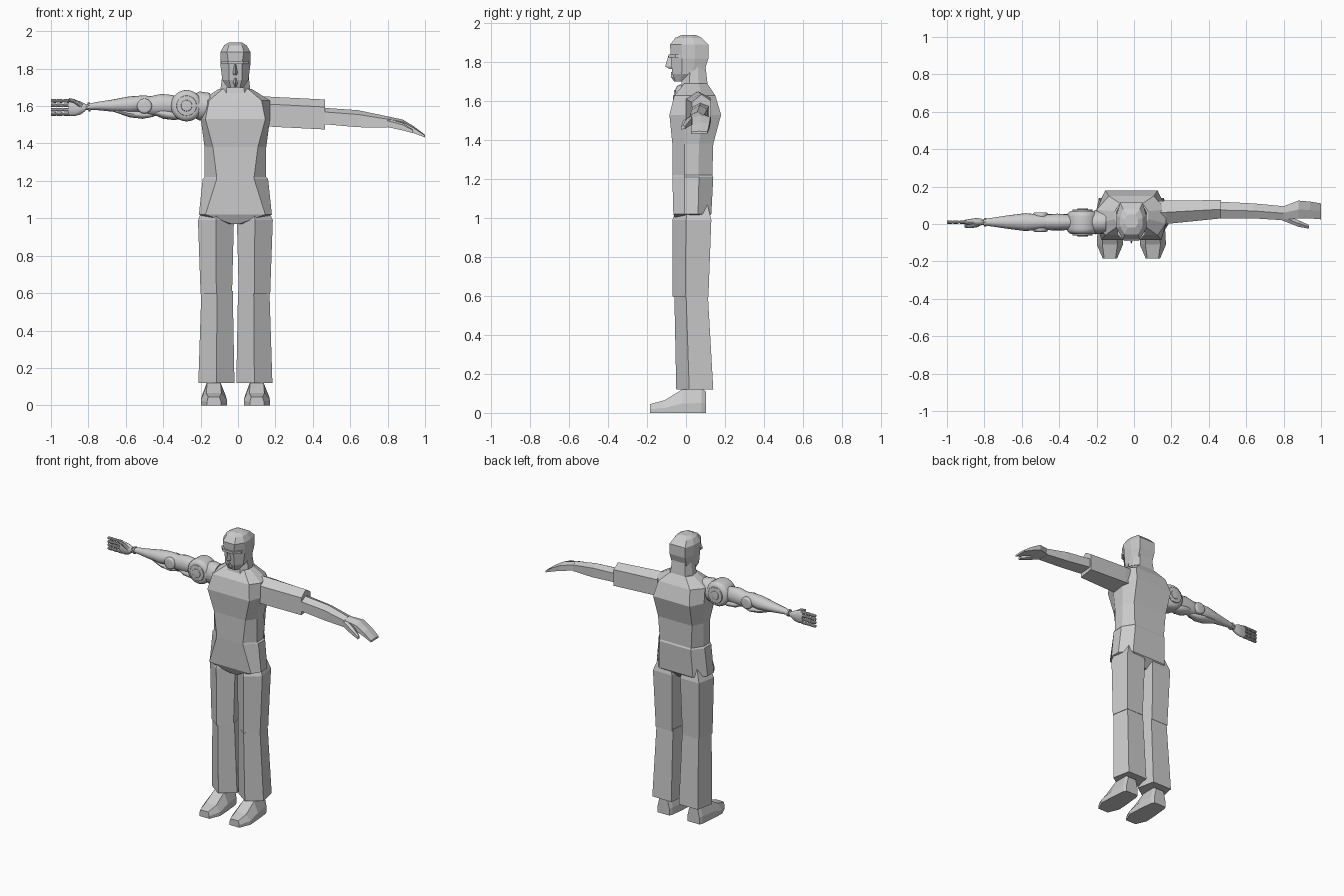
import bpy, bmesh, math
from mathutils import Vector, Matrix

if "Cube" in bpy.data.objects:
    bpy.data.objects.remove(bpy.data.objects["Cube"], do_unlink=True)

CENTRE = -0.014   # body midline

grey = bpy.data.materials.new("plain grey")
grey.use_nodes = True
grey.diffuse_color = (0.6, 0.6, 0.6, 1)
grey.node_tree.nodes["Principled BSDF"].inputs["Base Color"].default_value = grey.diffuse_color


def finish(name, bm, smooth=False):
    """Turn a bmesh into a named grey object."""
    bmesh.ops.recalc_face_normals(bm, faces=bm.faces)
    mesh = bpy.data.meshes.new(name)
    bm.to_mesh(mesh)
    bm.free()
    mesh.materials.append(grey)
    obj = bpy.data.objects.new(name, mesh)
    bpy.context.collection.objects.link(obj)
    if smooth:
        bpy.ops.object.select_all(action="DESELECT")
        obj.select_set(True)
        bpy.context.view_layer.objects.active = obj
        bpy.ops.object.shade_smooth_by_angle(angle=math.radians(35))
    return obj


def loft(name, rings, smooth=False):
    """Skin a row of equal rings and cap both ends."""
    bm = bmesh.new()
    rows = [[bm.verts.new(p) for p in ring] for ring in rings]
    count = len(rows[0])
    for low, high in zip(rows, rows[1:]):
        for i in range(count):
            j = (i + 1) % count
            bm.faces.new((low[i], low[j], high[j], high[i]))
    bm.faces.new(rows[0])
    bm.faces.new(rows[-1])
    return finish(name, bm, smooth)


def body_ring(z, front, side, back, y_front, y_back):
    """Eight-sided level ring about the midline."""
    depth = y_back - y_front
    half = [(front, y_front), (side, y_front + depth * 0.3),
            (side, y_front + depth * 0.65), (back, y_back)]
    return ([(CENTRE + x, y, z) for x, y in half]
            + [(CENTRE - x, y, z) for x, y in reversed(half)])


def oval_ring(x, z, height, depth, y=0.01, sides=16):
    """Oval ring standing across the x axis."""
    turns = [math.tau * i / sides for i in range(sides)]
    return [(x, y + depth * math.cos(a), z + height * math.sin(a)) for a in turns]


def sleeve_ring(x, y0, y1, z0, z1):
    """Five-sided ring with a ridge on top, across the x axis."""
    h = z1 - z0
    return [(x, y0, z0), (x, y0, z0 + h * 0.75), (x, (y0 + y1) / 2, z1),
            (x, y1, z0 + h * 0.8), (x, y1, z0 + h * 0.1)]


def disc(name, x, y, z, radius, depth, bevel=0.0):
    """Round disc with its axis along y."""
    bm = bmesh.new()
    turn = Matrix.Translation((x, y, z)) @ Matrix.Rotation(math.pi / 2, 4, "X")
    bmesh.ops.create_cone(bm, cap_ends=True, segments=28, radius1=radius,
                          radius2=radius, depth=depth, matrix=turn)
    if bevel:
        rims = [e for e in bm.edges if abs((e.verts[0].co - e.verts[1].co).y) < depth / 2]
        bmesh.ops.bevel(bm, geom=rims, offset=bevel, segments=4, profile=0.5,
                        affect="EDGES")
    return finish(name, bm, True)


def rod(name, start, end, radius, tip_radius, sides=10):
    """Tapered rod between two points."""
    a, b = Vector(start), Vector(end)
    bm = bmesh.new()
    turn = Matrix.Translation((a + b) / 2) @ (b - a).to_track_quat("Z", "Y").to_matrix().to_4x4()
    bmesh.ops.create_cone(bm, cap_ends=True, segments=sides, radius1=radius,
                          radius2=tip_radius, depth=(b - a).length, matrix=turn)
    return finish(name, bm, True)


# Jacket, tapering below the hem into the crotch
loft("jacket", [body_ring(*r) for r in (
    (0.97, 0.02, 0.05, 0.03, -0.04, 0.08),
    (1.02, 0.16, 0.195, 0.13, -0.065, 0.13),
    (1.21, 0.1, 0.175, 0.12, -0.07, 0.14),
    (1.22, 0.1, 0.165, 0.12, -0.07, 0.135),
    (1.38, 0.12, 0.165, 0.13, -0.07, 0.14),
    (1.53, 0.16, 0.185, 0.14, -0.085, 0.18),
    (1.63, 0.14, 0.185, 0.12, -0.06, 0.15),
    (1.69, 0.07, 0.09, 0.06, -0.01, 0.11))])

# Neck and head
loft("neck", [body_ring(1.65, 0.05, 0.085, 0.06, -0.03, 0.115),
              body_ring(1.78, 0.04, 0.068, 0.05, -0.01, 0.1)])
loft("head", [body_ring(*r) for r in (
    (1.7, 0.025, 0.042, 0.03, -0.055, 0.03),
    (1.74, 0.035, 0.07, 0.055, -0.07, 0.09),
    (1.82, 0.035, 0.08, 0.06, -0.078, 0.115),
    (1.89, 0.045, 0.08, 0.06, -0.082, 0.115),
    (1.925, 0.035, 0.06, 0.045, -0.055, 0.08),
    (1.94, 0.02, 0.035, 0.02, -0.02, 0.05))])


def wedge(name, levels):
    """Three-sided face detail pointing forward: height, half width, base, tip."""
    loft(name, [[(CENTRE - w, base, z), (CENTRE, tip, z), (CENTRE + w, base, z)]
                for z, w, base, tip in levels])


wedge("nose", [(1.765, 0.016, -0.06, -0.085), (1.778, 0.018, -0.06, -0.107),
               (1.835, 0.008, -0.06, -0.09)])
wedge("beard", [(1.7, 0.02, -0.03, -0.06), (1.725, 0.035, -0.04, -0.078),
                (1.75, 0.03, -0.04, -0.078)])
loft("brow", [body_ring(z, 0.04, 0.074, 0.04, -0.09, 0.03) for z in (1.825, 1.84)])


# Trousers and shoes, the same on both sides
def leg_ring(side, z, inner, outer, y_front, y_back):
    mid, half = (inner + outer) / 2, (outer - inner) / 2
    y_side = y_front + (y_back - y_front) * 0.35
    plan = [(mid, y_front), (outer, y_side), (mid + half * 0.75, y_back),
            (mid - half * 0.75, y_back), (inner, y_side)]
    return [(CENTRE + side * x, y, z) for x, y in plan]


def shoe_ring(side, y, half_base, half_top, height):
    middle = CENTRE + side * 0.115
    return [(middle - half_base, y, 0), (middle - half_base, y, height * 0.4),
            (middle - half_top, y, height), (middle + half_top, y, height),
            (middle + half_base, y, height * 0.4), (middle + half_base, y, 0)]


for label, side in (("left", 1), ("right", -1)):
    loft(label + "_thigh", [leg_ring(side, *r) for r in (
        (0.595, 0.018, 0.186, -0.068, 0.115),
        (0.99, 0.008, 0.2, -0.07, 0.13),
        (1.07, 0.03, 0.165, -0.04, 0.11))])
    loft(label + "_shin", [leg_ring(side, 0.12, 0.005, 0.198, -0.05, 0.14),
                           leg_ring(side, 0.61, 0.014, 0.182, -0.06, 0.112)])
    loft(label + "_shoe", [shoe_ring(side, *r) for r in (
        (-0.185, 0.038, 0.03, 0.045), (-0.11, 0.07, 0.04, 0.065),
        (-0.02, 0.065, 0.036, 0.12), (0.08, 0.055, 0.036, 0.125),
        (0.102, 0.045, 0.03, 0.11))])

# Left arm: boxy sleeve, forearm, flat hand and thumb
loft("left_sleeve", [sleeve_ring(0.1, 0.0, 0.12, 1.5, 1.65),
                     sleeve_ring(0.17, 0.0, 0.125, 1.49, 1.65),
                     sleeve_ring(0.465, 0.03, 0.128, 1.475, 1.635)])
loft("left_forearm", [sleeve_ring(*r) for r in (
    (0.44, 0.03, 0.12, 1.505, 1.592), (0.64, 0.03, 0.11, 1.487, 1.578),
    (0.8, 0.02, 0.095, 1.485, 1.545))])
loft("left_hand", [sleeve_ring(*r) for r in (
    (0.8, 0.025, 0.095, 1.487, 1.545), (0.88, 0.03, 0.125, 1.477, 1.528),
    (0.94, 0.03, 0.12, 1.455, 1.492), (1.0, 0.025, 0.11, 1.432, 1.446))])
loft("left_thumb", [sleeve_ring(*r) for r in (
    (0.79, 0.02, 0.06, 1.49, 1.535), (0.88, -0.015, 0.02, 1.47, 1.51),
    (0.935, -0.025, -0.005, 1.455, 1.475))])

# Right arm: mechanical shoulder with hubs front and back
SHOULDER_X, SHOULDER_Z = -0.275, 1.602
loft("shoulder_mount", [oval_ring(-0.15, 1.6, 0.07, 0.06),
                        oval_ring(-0.205, 1.6, 0.078, 0.065),
                        oval_ring(-0.24, 1.6, 0.06, 0.05)], True)
disc("shoulder_shell", SHOULDER_X, 0.008, SHOULDER_Z, 0.084, 0.125, 0.03)
for label, y in (("front", -0.055), ("back", 0.071)):
    disc("shoulder_rim_" + label, SHOULDER_X, y, SHOULDER_Z, 0.054, 0.014, 0.004)
    disc("shoulder_hub_" + label, SHOULDER_X, y, SHOULDER_Z, 0.03, 0.022, 0.004)

# Right upper arm, elbow and forearm shells
loft("mechanical_upper_arm", [oval_ring(*r) for r in (
    (-0.3, 1.6, 0.05, 0.04), (-0.36, 1.605, 0.055, 0.043),
    (-0.41, 1.605, 0.06, 0.045), (-0.48, 1.6, 0.05, 0.042),
    (-0.55, 1.605, 0.034, 0.034))], True)
loft("biceps_shell", [oval_ring(*r) for r in (
    (-0.29, 1.545, 0.012, 0.02), (-0.34, 1.55, 0.025, 0.04),
    (-0.4, 1.56, 0.028, 0.045), (-0.47, 1.575, 0.012, 0.02))], True)
disc("elbow_joint", -0.5, 0.01, 1.6, 0.04, 0.105, 0.012)
loft("mechanical_forearm", [oval_ring(*r) for r in (
    (-0.43, 1.622, 0.025, 0.025), (-0.5, 1.615, 0.042, 0.04),
    (-0.58, 1.607, 0.045, 0.048), (-0.68, 1.602, 0.031, 0.035),
    (-0.76, 1.6, 0.021, 0.023), (-0.8, 1.595, 0.016, 0.017))], True)
loft("forearm_lower_shell", [oval_ring(*r) for r in (
    (-0.45, 1.555, 0.012, 0.015), (-0.51, 1.552, 0.02, 0.035),
    (-0.58, 1.56, 0.02, 0.035), (-0.66, 1.578, 0.01, 0.018))], True)

# Right wrist, palm, four jointed fingers and thumb
rod("wrist_rod", (-0.77, 0.01, 1.597), (-0.83, 0.01, 1.592), 0.017, 0.015)
rod("wrist_collar", (-0.79, 0.01, 1.596), (-0.802, 0.01, 1.595), 0.024, 0.024)
loft("mechanical_palm", [oval_ring(*r) for r in (
    (-0.815, 1.592, 0.018, 0.018), (-0.84, 1.59, 0.034, 0.022),
    (-0.87, 1.59, 0.043, 0.018), (-0.905, 1.592, 0.043, 0.012))], True)
for i in range(4):
    z = 1.557 + 0.0235 * i
    for joint, (start, end) in enumerate(((-0.895, -0.934), (-0.937, -0.967), (-0.97, -1.0))):
        rod(f"finger_{i + 1}_segment_{joint + 1}", (start, 0.01, z), (end, 0.01, z), 0.0105, 0.009)
    rod(f"finger_{i + 1}_core", (-0.89, 0.01, z), (-0.99, 0.01, z), 0.006, 0.006)
rod("thumb_base", (-0.835, -0.005, 1.6), (-0.87, -0.012, 1.625), 0.012, 0.011)
rod("thumb_tip", (-0.87, -0.012, 1.625), (-0.905, -0.012, 1.635), 0.011, 0.008)
